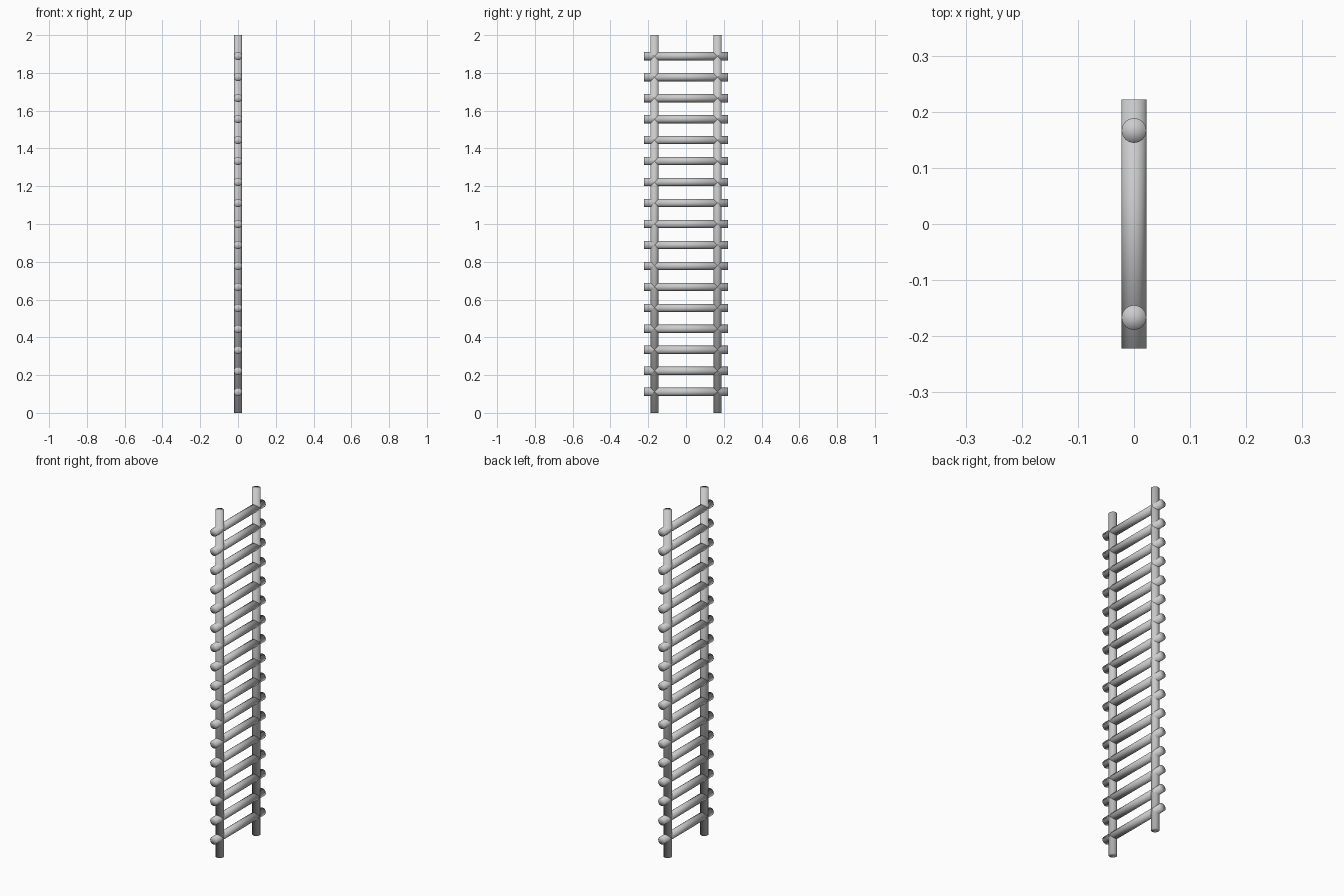
import bpy
from math import pi

if "Cube" in bpy.data.objects:
    bpy.data.objects.remove(bpy.data.objects["Cube"])

U = 2 / 18          # rung spacing
R = U / 5           # pole radius


def pole(name, length, location, rotation=(0, 0, 0)):
    bpy.ops.mesh.primitive_cylinder_add(
        vertices=16, radius=R, depth=length, end_fill_type='TRIFAN',
        location=location, rotation=rotation)
    obj = bpy.context.object
    obj.name = name
    bpy.ops.object.shade_smooth()
    return obj


# Upright side rails
for side, label in ((-1, "front"), (1, "back")):
    pole(f"{label}_rail", 2, (0, side * 1.5 * U, 1))

# Evenly spaced rungs passing through both rails
for i in range(1, 18):
    pole(f"rung_{i:02d}", 4 * U, (0, 0, i * U), (pi / 2, 0, 0))
